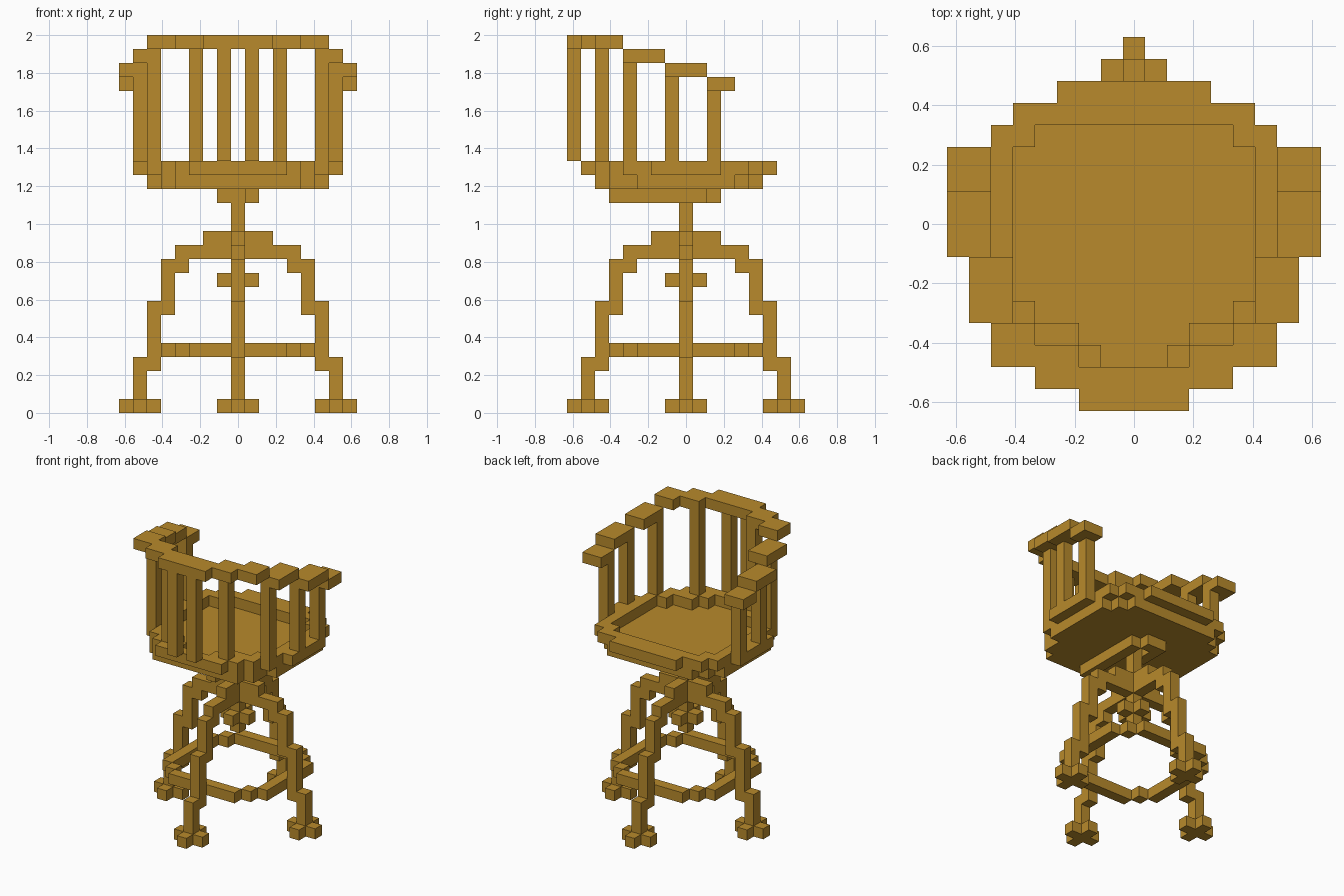
import bpy, bmesh
from mathutils import Vector

if "Cube" in bpy.data.objects:
    bpy.data.objects.remove(bpy.data.objects["Cube"], do_unlink=True)

UNIT = 2 / 27  # edge of one block

wood = bpy.data.materials.new("golden_wood")
wood.use_nodes = True
COLOUR = (0.479, 0.254, 0.025, 1)
wood.diffuse_color = COLOUR
wood.node_tree.nodes["Principled BSDF"].inputs["Base Color"].default_value = COLOUR


def block(x0, x1, y0, y1, z0, z1):
    """All grid cells of a box, both ends included."""
    return {(x, y, z) for x in range(x0, x1 + 1)
            for y in range(y0, y1 + 1) for z in range(z0, z1 + 1)}


def mirror(cells):
    return cells | {(-x, y, z) for x, y, z in cells}


def turn(cells, times):
    for _ in range(times):
        cells = {(-y, x, z) for x, y, z in cells}
    return cells


def layer(rows, z):
    """A flat layer from (half width, first y, last y) rows."""
    return set().union(*(block(-w, w, a, b, z, z) for w, a, b in rows))


def build(name, cells):
    """Mesh the outer skin of a set of cells, merging flat areas."""
    bm = bmesh.new()
    for cell in cells:
        for axis in range(3):
            for sign in (-1, 1):
                step = [0, 0, 0]
                step[axis] = sign
                if tuple(c + s for c, s in zip(cell, step)) in cells:
                    continue
                n = Vector(step)
                u = Vector([float(i == (axis + 1) % 3) for i in range(3)])
                v = n.cross(u)
                mid = Vector(cell) + Vector((0, 0, 0.5)) + n / 2
                ring = (-u - v, u - v, u + v, v - u)
                bm.faces.new([bm.verts.new((mid + c / 2) * UNIT) for c in ring])
    bmesh.ops.remove_doubles(bm, verts=bm.verts, dist=UNIT / 100)
    bmesh.ops.dissolve_limit(bm, angle_limit=0.01, verts=bm.verts, edges=bm.edges)
    mesh = bpy.data.meshes.new(name)
    bm.to_mesh(mesh)
    bm.free()
    mesh.materials.append(wood)
    bpy.context.collection.objects.link(bpy.data.objects.new(name, mesh))


# Four stepped legs with cross-shaped feet
leg = block(6, 8, 0, 0, 0, 0) | block(7, 7, -1, 1, 0, 0)
for r0, r1, z0, z1 in ((7, 7, 0, 3), (6, 6, 3, 7), (5, 5, 7, 10),
                       (4, 5, 10, 10), (1, 4, 11, 11), (1, 2, 12, 12)):
    leg |= block(r0, r1, 0, 0, z0, z1)
for i, side in enumerate(("left", "back", "right", "front")):
    build(side + "_leg", turn(leg, i))

# Eight-sided foot ring
quarter = block(5, 5, -3, 3, 4, 4) | block(4, 4, 4, 4, 4, 4)
build("foot_ring", set().union(*(turn(quarter, i) for i in range(4))))

# Centre post with its knob
build("centre_post", block(0, 0, 0, 0, 8, 15)
      | block(-1, 1, 0, 0, 9, 9) | block(0, 0, -1, 1, 9, 9))

# Lever hooked round the post under the seat
build("seat_lever", block(1, 1, -5, 1, 15, 15)
      | block(-1, 0, 2, 2, 15, 15) | block(-1, -1, 0, 2, 15, 15))

# Seat plate and raised rim
build("seat", layer(((4, -6, -6), (5, -5, -4), (6, -3, 3), (5, 4, 4), (4, 5, 5)), 16))
outer = layer(((3, -7, -7), (4, -6, -6), (5, -5, -5), (6, -4, -3),
               (7, -2, 2), (6, 3, 4), (5, 5, 5), (3, 6, 6)), 17)
inner = layer(((1, -6, -6), (2, -5, -5), (4, -4, -4), (5, -3, 3), (4, 4, 4)), 17)
build("seat_rim", outer - inner)

# Spindles: position and top layer
spindles = set()
for x, y, top in ((1, -8, 25), (3, -6, 25), (6, -4, 24), (7, -1, 23), (7, 2, 22)):
    spindles |= block(x, x, y, y, 18, top)
build("spindles", mirror(spindles))

# Top rail stepping down into the arms
build("back_rail", mirror(block(0, 2, -8, -7, 26, 26)
                          | block(3, 4, -7, -6, 26, 26)
                          | block(5, 6, -6, -5, 26, 26)))
build("arm_rails", mirror(block(6, 7, -4, -2, 25, 25)
                          | block(7, 8, -1, 1, 24, 24)
                          | block(7, 8, 2, 3, 23, 23)))
